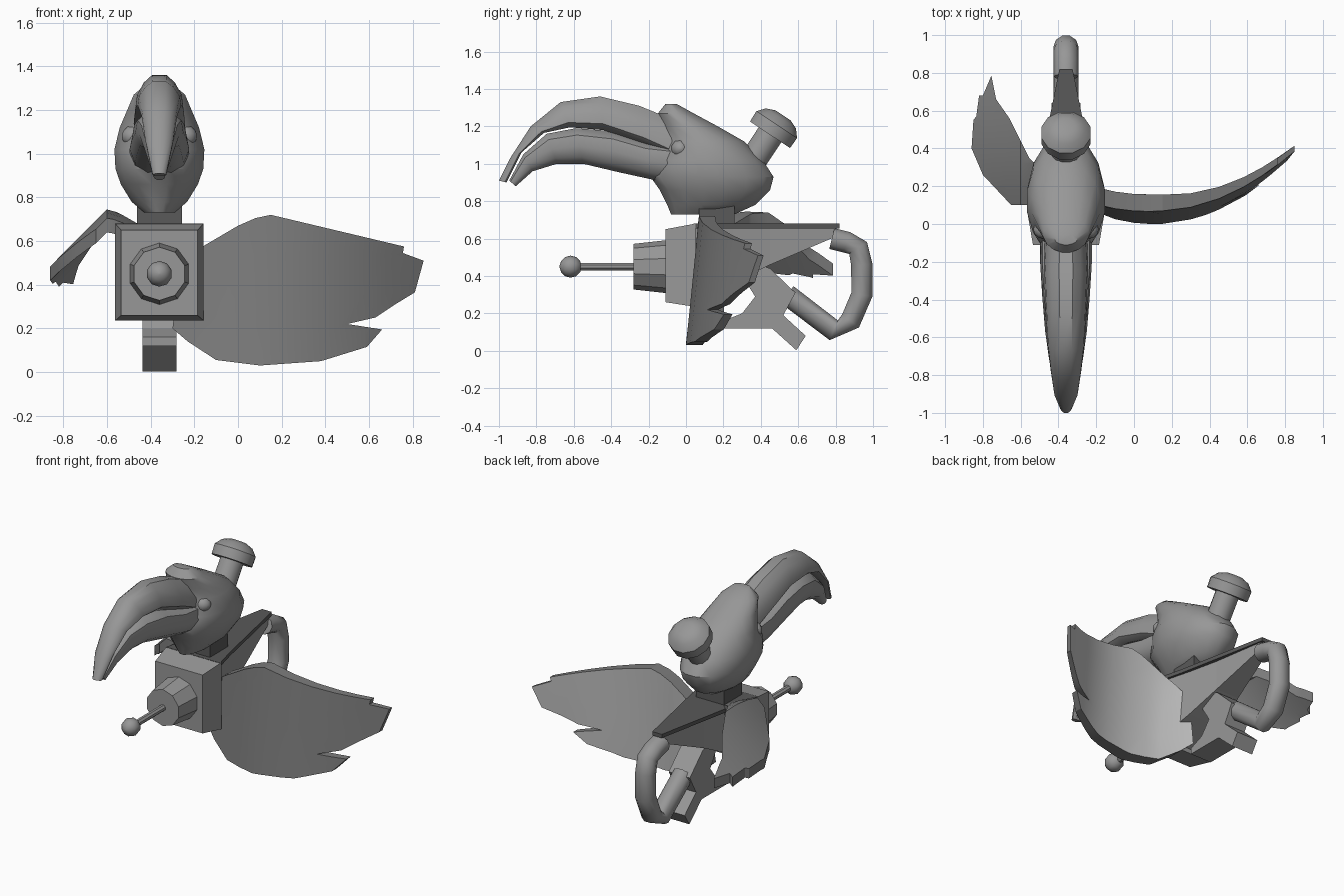
import bpy, bmesh, math
from mathutils import Vector

if "Cube" in bpy.data.objects:
    bpy.data.objects.remove(bpy.data.objects["Cube"])

CX = -0.36  # centre line of the bird and its frame


def grey(name, v):
    m = bpy.data.materials.new(name)
    m.diffuse_color = (v, v, v, 1)
    m.use_nodes = True
    m.node_tree.nodes["Principled BSDF"].inputs["Base Color"].default_value = m.diffuse_color
    return m


MID, DARK, BLACK, LIGHT = (grey("mid_grey", .31), grey("dark_grey", .2),
                           grey("blackish", .1), grey("light_grey", .55))


def finish(name, bm, smooth=None, mats=(MID,)):
    bmesh.ops.remove_doubles(bm, verts=bm.verts, dist=0.0005)
    bmesh.ops.recalc_face_normals(bm, faces=bm.faces)
    me = bpy.data.meshes.new(name)
    for m in mats:
        me.materials.append(m)
    bm.to_mesh(me)
    bm.free()
    ob = bpy.data.objects.new(name, me)
    bpy.context.collection.objects.link(ob)
    if smooth:
        bpy.ops.object.select_all(action='DESELECT')
        ob.select_set(True)
        bpy.context.view_layer.objects.active = ob
        bpy.ops.object.shade_smooth_by_angle(angle=math.radians(smooth))
    return ob


def loft(name, rings, smooth=None, mat=MID):
    bm = bmesh.new()
    vs = [[bm.verts.new(p) for p in r] for r in rings]
    n = len(vs[0])
    for a, b in zip(vs, vs[1:]):
        for i in range(n):
            bm.faces.new((a[i], a[(i + 1) % n], b[(i + 1) % n], b[i]))
    bm.faces.new(vs[0])
    bm.faces.new(vs[-1])
    return finish(name, bm, smooth, (mat,))


def oval(a, b, hw, n=12, pear=0, power=1):
    """Ring between points a and b of the (y, z) plane, hw wide; pear narrows the a end."""
    a, b = Vector((CX, *a)), Vector((CX, *b))
    k = 1 / math.cos(math.pi / n)
    return [(a + b) / 2 + (b - a) / 2 * k * math.cos(t)
            + Vector((hw * math.copysign(abs(math.sin(t)) ** power, math.sin(t))
                      * (1 + pear * (math.cos(t) - .5)), 0, 0))
            for t in (math.tau * (i + 0.5) / n for i in range(n))]


def rect(y, hw, z0, z1):
    return [(CX - hw, y, z0), (CX + hw, y, z0), (CX + hw, y, z1), (CX - hw, y, z1)]


def turned(name, origin, axis, profile, n=12, smooth=None):
    """Lofted round part: profile holds (distance along axis, radius)."""
    rot = Vector(axis).to_track_quat('Z', 'Y')
    rings = [[Vector(origin) + rot @ Vector((r * math.cos(math.tau * (i + .5) / n),
                                             r * math.sin(math.tau * (i + .5) / n), d))
              for i in range(n)] for d, r in profile]
    return loft(name, rings, smooth)


def thicken(bm, vec):
    e = bmesh.ops.extrude_face_region(bm, geom=bm.faces[:])
    bmesh.ops.translate(bm, vec=vec, verts=[v for v in e['geom'] if isinstance(v, bmesh.types.BMVert)])


def slab(name, outline, hw):
    bm = bmesh.new()
    bm.faces.new([bm.verts.new((CX - hw, y, z)) for y, z in outline])
    thicken(bm, (2 * hw, 0, 0))
    return finish(name, bm)


def sheet(name, outline, cuts_u, cuts_v, place, mats):
    """Flat outline, cut into strips, thickened and bent by place(u, v, side)."""
    bm = bmesh.new()
    bm.faces.new([bm.verts.new((u, v, 0)) for u, v in outline])
    for axis, cuts in (((1, 0, 0), cuts_u), ((0, 1, 0), cuts_v)):
        for c in cuts:
            bmesh.ops.bisect_plane(bm, geom=bm.verts[:] + bm.edges[:] + bm.faces[:],
                                   plane_co=Vector(axis) * c, plane_no=axis)
    thicken(bm, (0, 0, 1))
    for f in bm.faces:
        f.material_index = int(all(v.co.z > .5 for v in f.verts))
    for v in bm.verts:
        v.co = place(*v.co)
    return finish(name, bm, 25, mats)


# Head: stacked ovals (z, front y, back y, half width)
head = [(.73, -.08, .26, .07), (.78, -.10, .37, .13), (.86, -.14, .45, .18), (.93, -.19, .468, .205),
        (1.02, -.17, .41, .21), (1.12, -.11, .31, .185), (1.20, -.13, .17, .15),
        (1.27, -.15, .04, .12), (1.32, -.11, -.05, .06)]
loft("head", [oval((y0, z), (y1, z), hw, 16) for z, y0, y1, hw in head], 40)

# Beak halves: upper point, lower point, half width
upper = [((-.03, 1.22), (.0, 1.0), .12), ((-.25, 1.31), (-.22, 1.10), .13), ((-.46, 1.36), (-.44, 1.18), .12),
         ((-.67, 1.33), (-.62, 1.195), .11), ((-.83, 1.20), (-.76, 1.165), .09),
         ((-.94, 1.03), (-.88, 1.06), .07), ((-1.0, .91), (-.96, .90), .035)]
lower = [((.0, 1.10), (.0, .88), .13), ((-.22, 1.12), (-.2, .92), .13), ((-.40, 1.175), (-.36, .955), .12),
         ((-.59, 1.19), (-.55, 1.0), .105), ((-.745, 1.16), (-.69, 1.0), .085),
         ((-.87, 1.05), (-.82, .96), .06), ((-.945, .91), (-.91, .88), .025)]
loft("upper_beak", [oval(*r, 10, .3, .6) for r in upper], 40)
loft("lower_beak", [oval(*r, 10, -.1, .7) for r in lower], 40)

# Eyes
ball = [(-.05 * math.cos(math.pi * i / 6), max(.05 * math.sin(math.pi * i / 6), .004)) for i in range(7)]
for side in (-1, 1):
    turned("eye", (CX + side * .122, -.03, 1.08), (side, 0, 0), ball, 10, 40)

# Knob on the back of the head
turned("knob", (CX, .30, .93), (0, .55, .83),
       [(0, .075), (.27, .075), (.27, .133), (.335, .135), (.375, .10), (.395, .05)], 12, 35)

# Neck and frame box
loft("neck", [rect(y, .103, .62, .79) for y in (.07, .26)], mat=BLACK)
loft("front_box", [rect(-.11, .175, .26, .65), rect(.05, .2025, .235, .68)])

# Tapering rear frame with a top plate
loft("rear_frame", [rect(.04, .185, .26, .66), rect(.25, .13, .36, .66),
                    rect(.45, .085, .46, .66), rect(.80, .03, .61, .66)])
loft("top_plate", [rect(.04, .20, .655, .68), rect(.2, .16, .655, .68), rect(.82, .035, .655, .68)], mat=BLACK)

# Nozzle, rod and ball
turned("nozzle", (CX, -.10, .45), (0, -1, 0), [(0, .142), (.18, .122)], 10)
turned("rod", (CX, -.2, .45), (0, -1, 0), [(0, .021), (.40, .021)], 8)
turned("rod_ball", (CX, -.617, .45), (0, -1, 0), [(d * 1.18, r * 1.18) for d, r in ball], 10, 40)

# Grip with lower guard
slab("grip", [(.28, .50), (.45, .44), (.585, .31), (.52, .19), (.64, .08), (.59, .003), (.46, .12),
              (.2, .12), (.2, .16), (.30, .20), (.37, .29), (.30, .40)], .078)

# Loop handle: rings square to the path
path = [Vector((CX, y, z)) for y, z in ((.78, .60), (.86, .58), (.92, .55), (.94, .46), (.94, .30),
                                        (.88, .16), (.79, .11), (.54, .30))]
rings = []
for i, p in enumerate(path):
    t = (path[min(i + 1, len(path) - 1)] - path[max(i - 1, 0)]).normalized()
    side = Vector((0, -t.z, t.y))
    rings.append([p + Vector((.066 * math.cos(a), 0, 0)) + side * .06 * math.sin(a)
                  for a in (math.tau * k / 10 for k in range(10))])
loft("loop_handle", rings, 45)


# Spread wing: outline in (x, z), curving backwards
def spread(u, v, s):
    thick = .09 - .06 * max(0, min(1, (u - .1) / .75))
    return Vector((u, .6 * (u - .1) ** 2 + .1 * (v - .04) + s * thick, v))


sheet("spread_wing", [(-.26, .50), (-.17, .57), (0, .67), (.08, .705), (.15, .72), (.76, .575), (.755, .545),
                      (.85, .51), (.81, .365), (.72, .31), (.63, .25), (.50, .22), (.66, .195), (.59, .115),
                      (.38, .05), (.1, .03), (-.1, .055), (-.23, .14), (-.30, .20)],
      (-.1, .0, .15, .3, .45, .58, .68), (.2, .36, .54), spread, (DARK, LIGHT))


# Folded wing: outline in (x, y), sloping down to the rounded feather tips
def folded(u, v, s):
    drop = max(0, -.6 - u) + .5 * max(0, u + .58)
    return Vector((u, v, .745 - drop - .65 * (v - .35) ** 2 - s * .065))


sheet("folded_wing", [(-.46, .14), (-.57, .10), (-.65, .10), (-.80, .26), (-.86, .40), (-.85, .55), (-.835, .57),
                      (-.82, .68), (-.80, .68), (-.755, .785), (-.73, .66), (-.66, .56),
                      (-.555, .35), (-.46, .26)],
      (-.8, -.74, -.68, -.6, -.54), (.2, .32, .44, .56, .66), folded, (DARK, MID))
